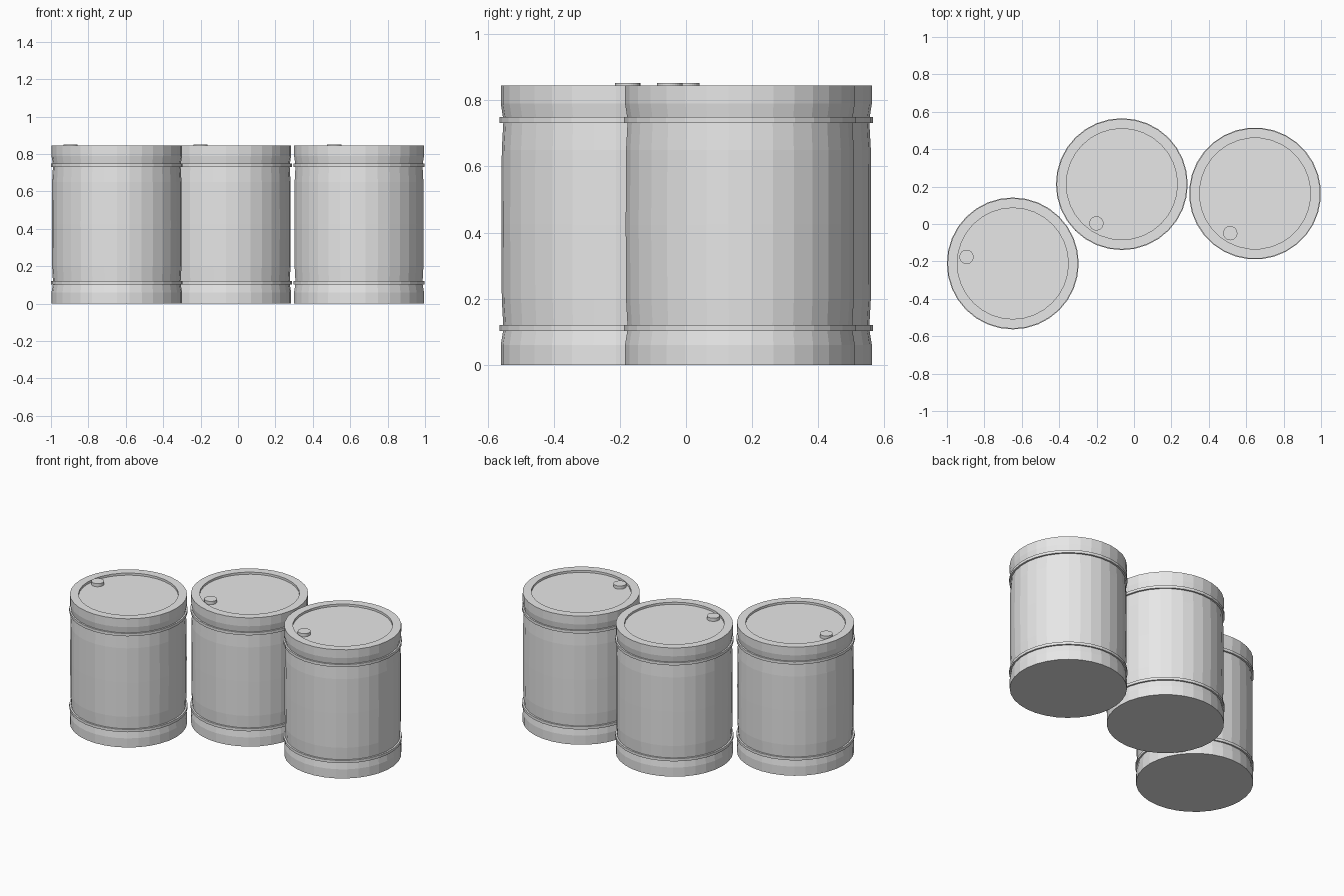
import bpy, bmesh, math

if "Cube" in bpy.data.objects:
    bpy.data.objects.remove(bpy.data.objects["Cube"])

SIDES = 32

metal = bpy.data.materials.new("drum_grey")
metal.diffuse_color = (0.8, 0.8, 0.8, 1)
metal.use_nodes = True
metal.node_tree.nodes["Principled BSDF"].inputs["Base Color"].default_value = metal.diffuse_color


def lathe(name, profile, loc, rot=0.0, sides=SIDES, closed=False):
    """Spin a (radius, z) profile round z; open profiles get end caps."""
    bm = bmesh.new()
    rings = []
    for r, z in profile:
        rings.append([bm.verts.new((r * math.cos(rot + 2 * math.pi * i / sides),
                                    r * math.sin(rot + 2 * math.pi * i / sides), z))
                      for i in range(sides)])
    pairs = list(zip(rings, rings[1:]))
    if closed:
        pairs.append((rings[-1], rings[0]))
    else:
        bm.faces.new(rings[0][::-1])
        bm.faces.new(rings[-1])
    for a, b in pairs:
        for i in range(sides):
            j = (i + 1) % sides
            bm.faces.new((a[i], a[j], b[j], b[i]))
    bmesh.ops.recalc_face_normals(bm, faces=bm.faces)
    mesh = bpy.data.meshes.new(name)
    bm.to_mesh(mesh)
    bm.free()
    mesh.materials.append(metal)
    ob = bpy.data.objects.new(name, mesh)
    ob.location = loc
    bpy.context.collection.objects.link(ob)
    return ob


# Drum shell: pinched under each hoop, slightly bulged middle, recessed lid
SHELL = [(0.349, 0.0), (0.349, 0.06), (0.341, 0.11), (0.346, 0.20), (0.347, 0.425),
         (0.346, 0.65), (0.341, 0.74), (0.349, 0.79), (0.349, 0.845),
         (0.297, 0.845), (0.297, 0.831)]

# name, x, y, facet rotation, bung direction (degrees)
DRUMS = [("left", -0.648, -0.211, 0.0, 172),
         ("middle", -0.065, 0.213, 0.0, 237),
         ("right", 0.647, 0.163, 5.625, 238)]

for side, x, y, turn, bung in DRUMS:
    rot = math.radians(turn)
    lathe(f"{side}_drum_shell", SHELL, (x, y, 0), rot)
    # Raised hoops
    for part, z in (("lower", 0.102), ("upper", 0.732)):
        lathe(f"{side}_drum_{part}_hoop",
              [(0.335, z), (0.3525, z), (0.3525, z + 0.018), (0.335, z + 0.018)],
              (x, y, 0), rot, closed=True)
    # Bung cap on the lid
    a = math.radians(bung)
    lathe(f"{side}_drum_bung", [(0.038, 0.828), (0.038, 0.852)],
          (x + 0.25 * math.cos(a), y + 0.25 * math.sin(a), 0), a)
